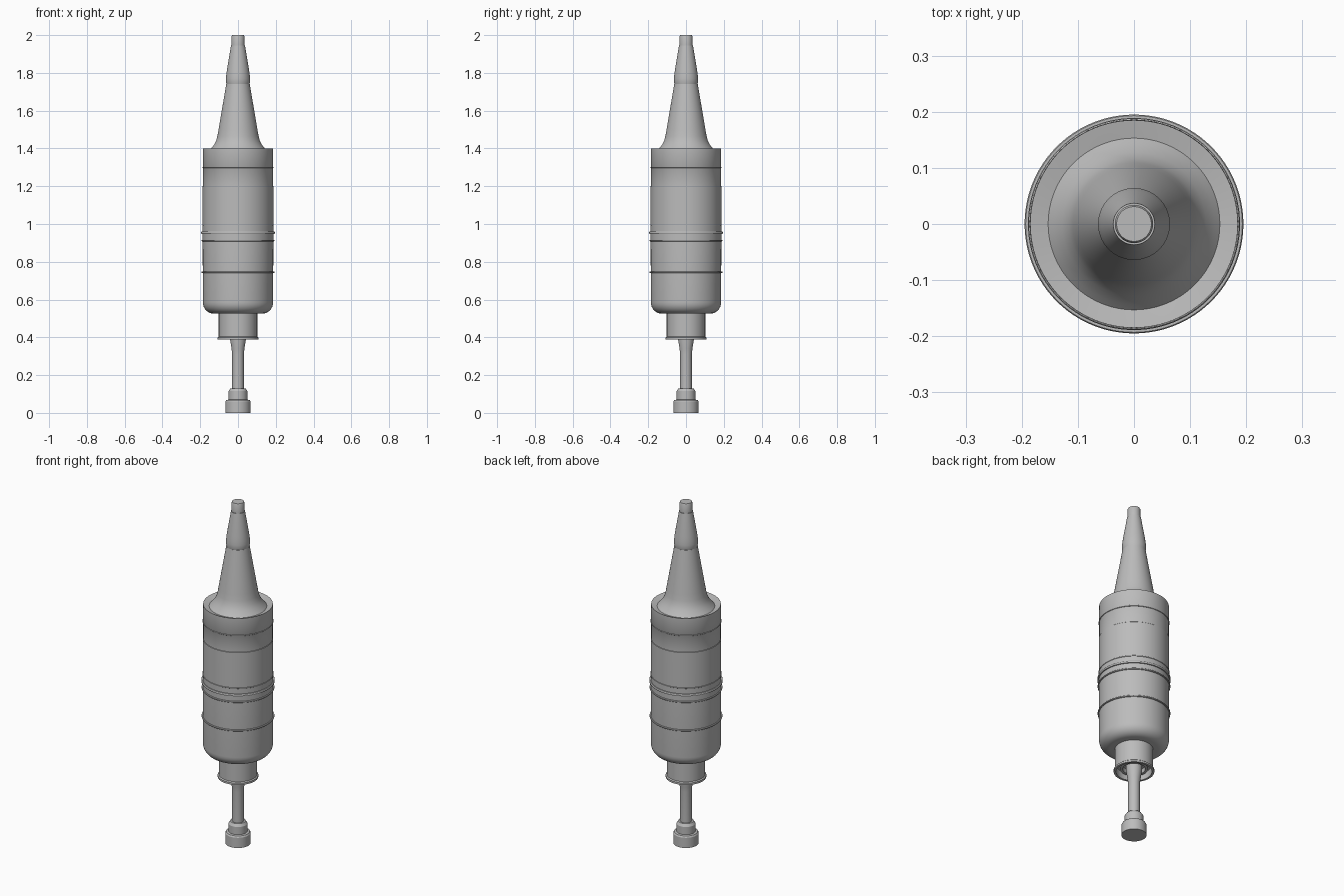
import bpy, bmesh, math

cube = bpy.data.objects.get("Cube")
if cube:
    bpy.data.objects.remove(cube)

grey = bpy.data.materials.new("matte grey")
grey.use_nodes = True
colour = (0.5, 0.5, 0.5, 1)
grey.diffuse_color = colour
grey.node_tree.nodes["Principled BSDF"].inputs["Base Color"].default_value = colour


def lathe(name, profile, closed=False, steps=96):
    """Spin a (radius, height) profile, running bottom to top, around z."""
    bm = bmesh.new()
    verts = [bm.verts.new((r, 0, z)) for r, z in profile]
    edges = [bm.edges.new(pair) for pair in zip(verts, verts[1:])]
    if closed:
        edges.append(bm.edges.new((verts[-1], verts[0])))
    bmesh.ops.spin(bm, geom=verts + edges, cent=(0, 0, 0), axis=(0, 0, 1),
                   angle=math.tau, steps=steps, use_merge=False)
    bmesh.ops.remove_doubles(bm, verts=bm.verts, dist=0.0002)
    bmesh.ops.recalc_face_normals(bm, faces=bm.faces)
    mesh = bpy.data.meshes.new(name)
    bm.to_mesh(mesh)
    bm.free()
    obj = bpy.data.objects.new(name, mesh)
    bpy.context.collection.objects.link(obj)
    mesh.materials.append(grey)
    bpy.ops.object.select_all(action="DESELECT")
    obj.select_set(True)
    bpy.context.view_layer.objects.active = obj
    bpy.ops.object.shade_smooth_by_angle(angle=math.radians(28))
    return obj


# Stepped foot
lathe("foot", [(0, 0), (0.067, 0), (0.067, 0.06), (0.062, 0.068), (0.05, 0.07),
               (0.05, 0.115), (0.04, 0.13), (0, 0.13)])

# Slim rod flaring upward into the socket
lathe("rod", [(0, 0.12), (0.031, 0.12), (0.031, 0.31), (0.034, 0.34),
              (0.042, 0.39), (0.044, 0.46), (0, 0.46)])

# Hollow socket with a lip and an inner collar
lathe("socket", [(0, 0.43), (0.06, 0.43), (0.06, 0.405), (0.075, 0.405),
                 (0.075, 0.43), (0.095, 0.43), (0.095, 0.388), (0.108, 0.388),
                 (0.108, 0.399), (0.102, 0.404), (0.102, 0.54), (0, 0.54)])

# Main barrel with a rounded lower edge and a shallow upper recess
corner = 0.06
round_edge = [(0.186 - corner + corner * math.sin(a), 0.525 + corner * (1 - math.cos(a)))
              for a in (i * math.pi / 16 for i in range(9))]
lathe("barrel", [(0, 0.525)] + round_edge +
      [(0.187, 0.9), (0.187, 1.2), (0.185, 1.202), (0.185, 1.3), (0.186, 1.302),
       (0.185, 1.4), (0.183, 1.4), (0.153, 1.388), (0, 1.388)])

# Raised bands around the barrel
for name, z, radius, height in [("lower_band", 0.745, 0.193, 0.008),
                                ("middle_band", 0.912, 0.193, 0.008),
                                ("upper_band", 0.953, 0.195, 0.012),
                                ("thin_band", 0.992, 0.189, 0.006),
                                ("top_band", 1.3, 0.188, 0.006)]:
    h = height / 2
    lathe(name, [(0.18, z - h), (radius - 0.002, z - h), (radius, z - h / 2),
                 (radius, z + h / 2), (radius - 0.002, z + h), (0.18, z + h)], closed=True)

# Tapered nose with a flared base
lathe("nose", [(0, 1.38), (0.153, 1.388), (0.143, 1.399), (0.128, 1.418),
               (0.116, 1.44), (0.109, 1.465), (0.103, 1.5), (0.062, 1.742), (0, 1.742)])

# Narrow nozzle with a slight bulge, and its capped tip
lathe("nozzle", [(0, 1.735), (0.061, 1.74), (0.064, 1.755), (0.064, 1.77), (0.062, 1.79),
                 (0.058, 1.82), (0.037, 1.945), (0, 1.945)])
lathe("tip", [(0, 1.94), (0.034, 1.94), (0.034, 1.994), (0.031, 2), (0, 2)])
